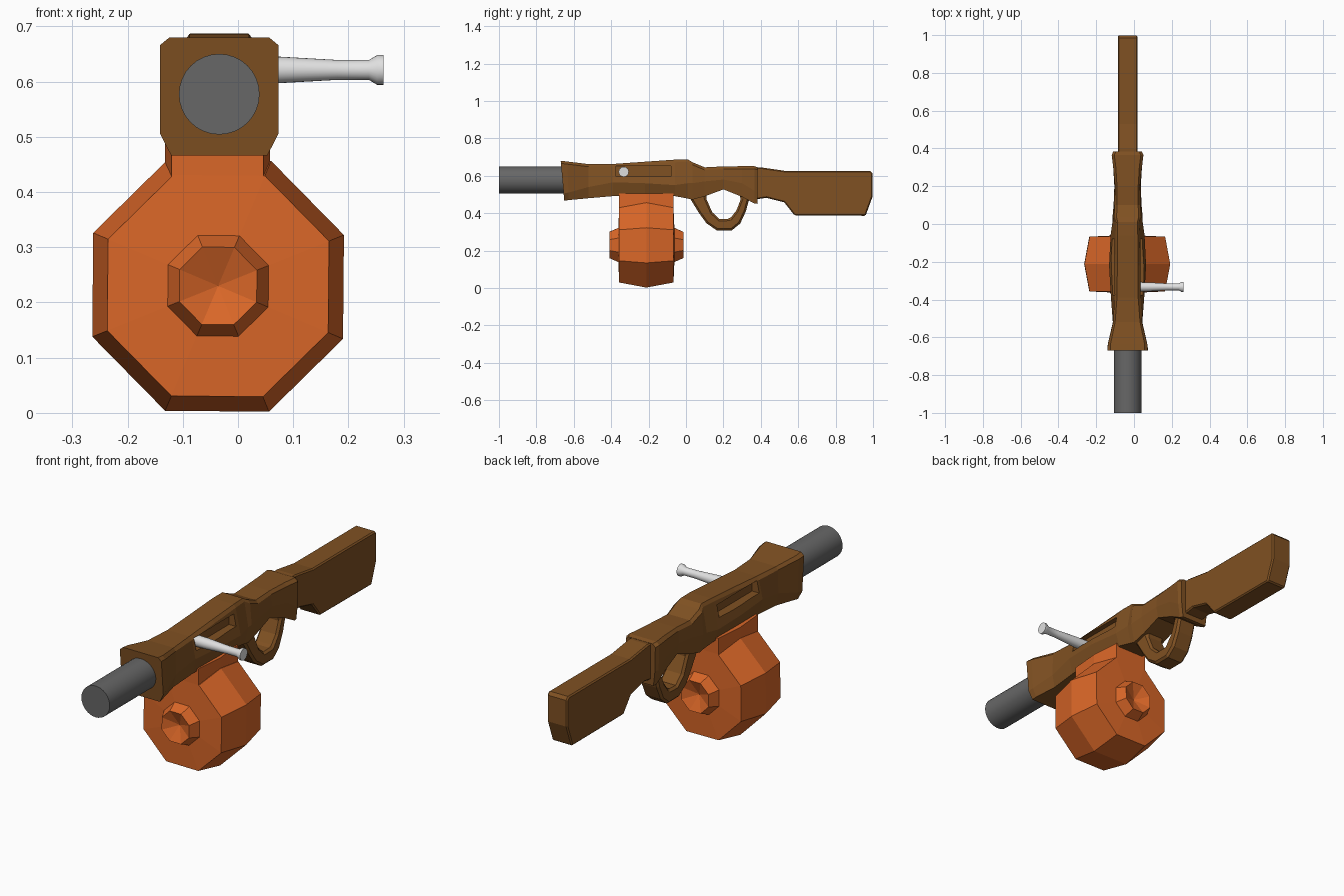
import bpy, bmesh, math
from mathutils import Matrix, Vector

if "Cube" in bpy.data.objects:
    bpy.data.objects.remove(bpy.data.objects["Cube"])

CX = -0.034  # centre plane of the model


def material(name, rgb):
    m = bpy.data.materials.new(name)
    m.diffuse_color = (*rgb, 1)
    m.use_nodes = True
    m.node_tree.nodes["Principled BSDF"].inputs["Base Color"].default_value = m.diffuse_color
    return m


WOOD = material("brown wood", (0.215, 0.082, 0.016))
ORANGE = material("orange", (0.70, 0.135, 0.021))
STEEL = material("dark grey", (0.135, 0.135, 0.135))
SILVER = material("light grey", (0.74, 0.74, 0.74))


def finish(name, bm, mat, smooth=False):
    bmesh.ops.recalc_face_normals(bm, faces=bm.faces)
    me = bpy.data.meshes.new(name)
    bm.to_mesh(me)
    bm.free()
    ob = bpy.data.objects.new(name, me)
    bpy.context.collection.objects.link(ob)
    me.materials.append(mat)
    if smooth:
        bpy.ops.object.select_all(action='DESELECT')
        ob.select_set(True)
        bpy.context.view_layer.objects.active = ob
        bpy.ops.object.shade_smooth_by_angle(angle=math.radians(35))
    return ob


def loft(name, rings, mat, smooth=False):
    """Skin a list of equal-length rings; a one-point ring closes to a tip."""
    bm = bmesh.new()
    vs = [[bm.verts.new(p) for p in r] for r in rings]
    for a, b in zip(vs, vs[1:]):
        n = max(len(a), len(b))
        for i in range(n):
            j = (i + 1) % n
            if len(a) == 1:
                bm.faces.new((a[0], b[j], b[i]))
            elif len(b) == 1:
                bm.faces.new((a[i], a[j], b[0]))
            else:
                bm.faces.new((a[i], a[j], b[j], b[i]))
    for end in (vs[0], vs[-1]):
        if len(end) > 2:
            bm.faces.new(end)
    return finish(name, bm, mat, smooth)


def side_prism(name, profile, half, mat, bevel=0.006):
    """Extrude a (y, z) side profile across x, with softened edges."""
    rings = [[(CX + s * half, y, z) for y, z in profile] for s in (-1, 1)]
    ob = loft(name, rings, mat)
    mod = ob.modifiers.new("soft edges", 'BEVEL')
    mod.width, mod.segments, mod.limit_method = bevel, 1, 'ANGLE'
    mod.angle_limit = math.radians(50)
    return ob


def section(y, wt, wu, wm, wb, zt, zm, zb, lean=0):
    """Symmetric eight-sided cross-section of the wooden body."""
    half = [(wt, zt), (wu, zt - 0.014), (wm, zm), (wb, zb)]
    pts = half + [(-w, z) for w, z in reversed(half)]
    return [(CX + w, y + lean * (zt - z), z) for w, z in pts]


# Wooden body: flared nose, forearm that bulges below the slot, receiver
body = loft("wooden_body", [
    section(-0.67, .090, .107, .107, .087, .680, .505, .466, .09),
    section(-0.635, .090, .104, .103, .085, .676, .510, .470, .04),
    section(-0.52, .066, .076, .078, .066, .662, .540, .480),
    section(-0.39, .056, .070, .088, .070, .663, .565, .491),
    section(-0.22, .054, .066, .098, .074, .675, .560, .497),
    section(-0.06, .054, .064, .090, .070, .686, .550, .491),
    section(0.01, .052, .060, .080, .062, .687, .560, .478),
    section(0.035, .058, .072, .080, .062, .672, .560, .472),
    section(0.10, .056, .068, .074, .060, .645, .570, .490),
    section(0.20, .056, .066, .070, .060, .650, .580, .527),
    section(0.30, .062, .076, .076, .066, .651, .560, .487),
    section(0.365, .070, .084, .080, .070, .651, .520, .452),
    section(0.383, .062, .076, .074, .066, .645, .520, .450),
], WOOD)


# Hidden cutters for the side slots
def box(name, lo, hi, mat):
    bm = bmesh.new()
    lo, hi = Vector(lo), Vector(hi)
    bmesh.ops.create_cube(bm, size=1, matrix=Matrix.LocRotScale(
        (lo + hi) / 2, None, hi - lo))
    return finish(name, bm, mat)


for side, tag in ((-1, "left"), (1, "right")):
    xs = sorted((CX + side * 0.044, CX + side * 0.15))
    cutter = box("slot_cutter_" + tag, (xs[0], -0.375, 0.597),
                 (xs[1], -0.08, 0.652), WOOD)
    cutter.hide_render = True
    cutter.hide_set(True)
    cut = body.modifiers.new("slot " + tag, 'BOOLEAN')
    cut.operation, cut.object, cut.solver = 'DIFFERENCE', cutter, 'EXACT'

# Stock
side_prism("stock", [(0.35, .642), (0.40, .645), (0.53, .626), (0.985, .626),
                     (0.998, .612), (0.998, .49), (0.96, .386), (0.58, .388),
                     (0.525, .458), (0.43, .482), (0.35, .47)],
           0.052, WOOD)

# Trigger guard: U-shaped loop below the receiver
outer = [(0.01, .500), (0.03, .465), (0.07, .40), (0.11, .345), (0.165, .308),
         (0.245, .308), (0.29, .345), (0.32, .41), (0.345, .50)]
inner = [(0.275, .51), (0.295, .480), (0.27, .415), (0.235, .37),
         (0.18, .368), (0.14, .405), (0.105, .485), (0.12, .51)]
side_prism("trigger_guard", outer + inner, 0.048, WOOD, 0.01)


# Barrel
def circle_y(r, y, z, n=32):
    return [(CX + r * math.cos(2 * math.pi * i / n), y,
             z + r * math.sin(2 * math.pi * i / n)) for i in range(n)]


loft("barrel", [circle_y(0.073, y, 0.577) for y in (-1.0, -0.6)], STEEL, True)

# Side handle with a flared knob
handle = [(-0.03, .026), (0.075, .024), (0.18, .018), (0.237, .018),
          (0.252, .027), (0.263, .027)]
loft("side_handle", [[(x, -0.333 + r * math.cos(i * math.pi / 12),
                       0.621 + r * math.sin(i * math.pi / 12))
                      for i in range(24)] for x, r in handle], SILVER, True)

# Drum: octagonal rings (apothem, distance from middle), mirrored front to back
DY, DZ = -0.212, 0.230


def octagon(apothem, y):
    r = apothem / math.cos(math.pi / 8)
    tilt = math.radians(22.0)
    return [(CX - 0.002 + r * math.cos(tilt + i * math.pi / 4), y,
             DZ + r * math.sin(tilt + i * math.pi / 4)) for i in range(8)]


half = [(0.200, 0.145), (0.091, 0.150), (0.070, 0.198)]
tip = 0.165
rings = [[(CX - 0.002, DY - tip, DZ)]]
rings += [octagon(a, DY - d) for a, d in reversed(half)]
rings += [octagon(0.227, DY)]
rings += [octagon(a, DY + d) for a, d in half]
rings += [[(CX - 0.002, DY + tip, DZ)]]
loft("drum", rings, ORANGE)

# Drum neck joining the drum to the body
neck = [(-0.083, -0.145), (0.083, -0.145), (0.095, 0), (0.083, 0.145),
        (-0.083, 0.145), (-0.095, 0)]
loft("drum_neck", [[(CX - 0.003 + x, DY + y, z) for x, y in neck]
                   for z in (0.40, 0.505)], ORANGE)
